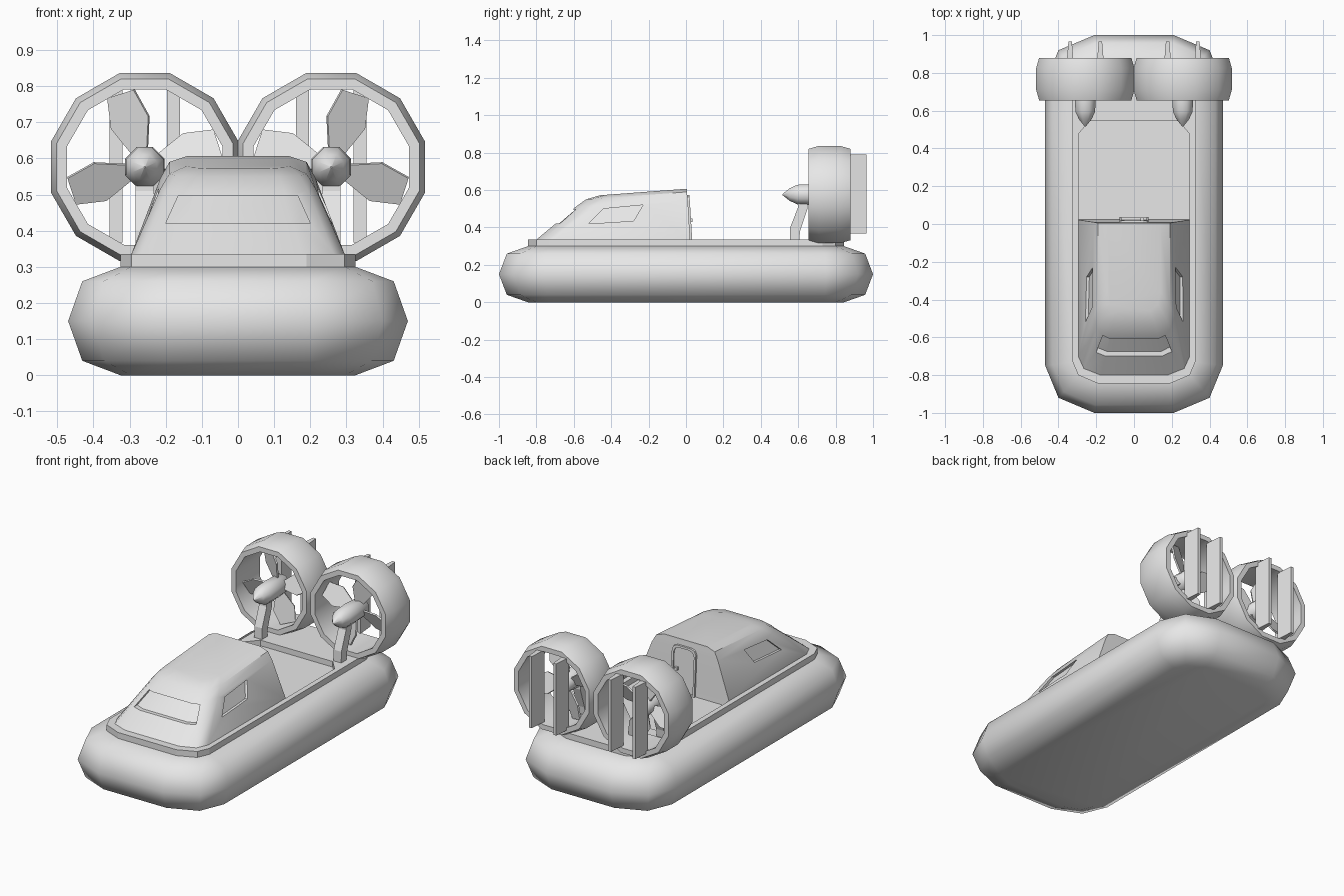
import bpy, bmesh, math
from mathutils import Vector, Matrix

cube = bpy.data.objects.get("Cube")
if cube:
    bpy.data.objects.remove(cube, do_unlink=True)

grey = bpy.data.materials.new("plain grey")
grey.use_nodes = True
grey.diffuse_color = (0.8, 0.8, 0.8, 1)
grey.node_tree.nodes["Principled BSDF"].inputs["Base Color"].default_value = (0.8, 0.8, 0.8, 1)


def activate(ob):
    bpy.ops.object.select_all(action='DESELECT')
    ob.select_set(True)
    bpy.context.view_layer.objects.active = ob


def smooth(ob, angle):
    activate(ob)
    bpy.ops.object.shade_smooth_by_angle(angle=math.radians(angle))


def loft(name, rings, closed=False, angle=0):
    """Skin a list of equal-length point rings; cap the ends, or join them if closed."""
    bm = bmesh.new()
    loops = [[bm.verts.new(p) for p in ring] for ring in rings]
    pairs = list(zip(loops, loops[1:]))
    if closed:
        pairs.append((loops[-1], loops[0]))
    else:
        bm.faces.new(loops[0])
        bm.faces.new(loops[-1])
    n = len(loops[0])
    for a, b in pairs:
        for i in range(n):
            j = (i + 1) % n
            bm.faces.new((a[i], a[j], b[j], b[i]))
    bmesh.ops.recalc_face_normals(bm, faces=bm.faces)
    me = bpy.data.meshes.new(name)
    bm.to_mesh(me)
    bm.free()
    me.materials.append(grey)
    ob = bpy.data.objects.new(name, me)
    bpy.context.collection.objects.link(ob)
    if angle:
        smooth(ob, angle)
    return ob


def prism(name, pts, axis, lo, hi):
    """Extrude a flat outline along one axis (0, 1 or 2)."""
    def place(p, d):
        q = list(p)
        q.insert(axis, d)
        return Vector(q)
    return loft(name, [[place(p, d) for p in pts] for d in (lo, hi)])


def cut(ob, cutter):
    mod = ob.modifiers.new("cut", 'BOOLEAN')
    mod.operation = 'DIFFERENCE'
    mod.solver = 'EXACT'
    mod.object = cutter
    activate(ob)
    bpy.ops.object.modifier_apply(modifier=mod.name)
    cutter.hide_render = True
    cutter.hide_viewport = True


def mirrored(half):
    """Complete a right-hand outline with its reflection in x."""
    return half + [(-p[0], *p[1:]) for p in reversed(half)]


# Hull outline, with t running from the widest line to the deck edge
OUTER = [(0.21, 1.0), (0.40, 0.92), (0.47, 0.75)]
INNER = [(0.19, 0.845), (0.295, 0.80), (0.325, 0.73)]


def hull_outline(t):
    q = [tuple(Vector(a).lerp(Vector(b), t)) for a, b in zip(OUTER, INNER)]
    return mirrored([(x, -y) for x, y in q] + [(x, y) for x, y in reversed(q)])


# Inflated skirt
levels = [(1, 0), (0.27, 0.04), (0, 0.15), (0.27, 0.26), (1, 0.30)]
loft("skirt", [[(x, y, z) for x, y in hull_outline(t)] for t, z in levels], angle=60)

# Deck with the sunken cargo bay
deck = prism("deck", hull_outline(1), 2, 0.29, 0.335)
bay = mirrored([(0.295, -0.1), (0.295, 0.476), (0.235, 0.545)])
cut(deck, prism("bay_cutter", bay, 2, 0.302, 0.4))


# Cabin: half width, front y, front z, back y, back z of each ring
CABIN = [(0.295, -0.80, 0.30, 0.025, 0.30),
         (0.295, -0.80, 0.335, 0.022, 0.335),
         (0.215, -0.59, 0.51, 0.01, 0.545),
         (0.19, -0.535, 0.55, 0.005, 0.59),
         (0.14, -0.46, 0.572, 0.004, 0.607)]


def cabin_shape(name, shrink=0.0):
    rings = []
    for w, fy, fz, by, bz in CABIN:
        w, fy = w - shrink, fy + shrink * 1.2
        half = [(w * 0.6, fy), (w * 0.9, fy + 0.035), (w, fy + 0.1), (w, by)]
        rings.append(mirrored([(x, y, fz + (bz - fz) * (y - fy) / (by - fy) - shrink)
                               for x, y in half]))
    return loft(name, rings)


cabin = cabin_shape("cabin")

# Recessed windscreen and side windows
screen = mirrored([(0.2, 0.42), (0.165, 0.497)])
pane = [(-0.52, 0.42), (-0.44, 0.50), (-0.23, 0.52), (-0.28, 0.435)]
cutters = [prism("windscreen_cutter", screen, 1, -0.95, -0.45),
           prism("left_window_cutter", pane, 0, 0.12, 0.4),
           prism("right_window_cutter", pane, 0, -0.4, -0.12)]
core = cabin_shape("cabin_core", 0.01)
for c in cutters:
    cut(c, core)
    cut(cabin, c)
smooth(cabin, 35)


# Rear door: raised arched frame and handle
def arch(w, top, y, bottom=0.302):
    half = [(w, bottom), (w, top - 0.03), (w - 0.01, top - 0.009), (w - 0.03, top)]
    return [(x, y + (0.335 - z) * 0.06, z) for x, z in mirrored(half)]


loft("door_frame", [arch(0.078, 0.573, 0.015), arch(0.078, 0.573, 0.033),
                    arch(0.066, 0.561, 0.033, 0.312), arch(0.066, 0.561, 0.015, 0.312)],
     closed=True)
loft("door", [arch(0.066, 0.561, 0.01, 0.312), arch(0.066, 0.561, 0.026, 0.312)])
prism("door_handle", [(0.035, 0.43), (0.053, 0.43), (0.053, 0.447), (0.035, 0.447)], 1, 0.015, 0.035)

# Fan units
FAN_X, FAN_Z = 0.258, 0.576


def lathe(name, profile, x, sides, closed=False, angle=35):
    """Turn (radius to flat, y) points around the fan axis."""
    rings = []
    for r, y in profile:
        r /= math.cos(math.pi / sides)
        turn = [2 * math.pi * (i + 0.5) / sides for i in range(sides)]
        rings.append([(x + r * math.cos(a), y, FAN_Z + r * math.sin(a)) for a in turn])
    return loft(name, rings, closed, angle)


DUCT = [(0.215, 0.655), (0.244, 0.655), (0.26, 0.71), (0.26, 0.825), (0.244, 0.88), (0.215, 0.88)]
SPINNER = [(0.002, 0.515), (0.034, 0.555), (0.052, 0.595), (0.055, 0.66), (0.05, 0.78), (0.03, 0.80)]
BLADE = [(-0.018, 0.03), (0.018, 0.03), (0.06, 0.13), (0.042, 0.213), (-0.042, 0.213), (-0.06, 0.13)]

for side, s in (("left", 1), ("right", -1)):
    x = s * FAN_X
    lathe(side + "_duct", DUCT, x, 12, closed=True, angle=40)
    lathe(side + "_spinner", SPINNER, x, 8, angle=50)

    # Four pitched blades
    for k in range(4):
        blade = prism(f"{side}_blade_{k + 1}", BLADE, 1, -0.005, 0.005)
        lean = Matrix.Rotation(s * math.radians(18 + 90 * k), 4, 'Y')
        pitch = Matrix.Rotation(s * math.radians(25), 4, 'Z')
        blade.data.transform(Matrix.Translation((x, 0.74, FAN_Z)) @ lean @ pitch)

    # Swept pylon under the spinner
    leg = [(0.555, 0.33), (0.605, 0.33), (0.61, 0.38), (0.65, 0.50), (0.65, 0.56), (0.60, 0.56),
           (0.60, 0.51), (0.557, 0.40)]
    prism(side + "_pylon", leg, 0, x - 0.025, x + 0.025)

    # Two upright rudders behind the duct
    for where, off in (("inner", -0.08), ("outer", 0.08)):
        cx = x + s * off
        fin = [(cx - 0.018, 0.86), (cx + 0.018, 0.86), (cx + 0.009, 0.966), (cx - 0.009, 0.966)]
        prism(f"{side}_{where}_rudder", fin, 2, 0.368, 0.79)
